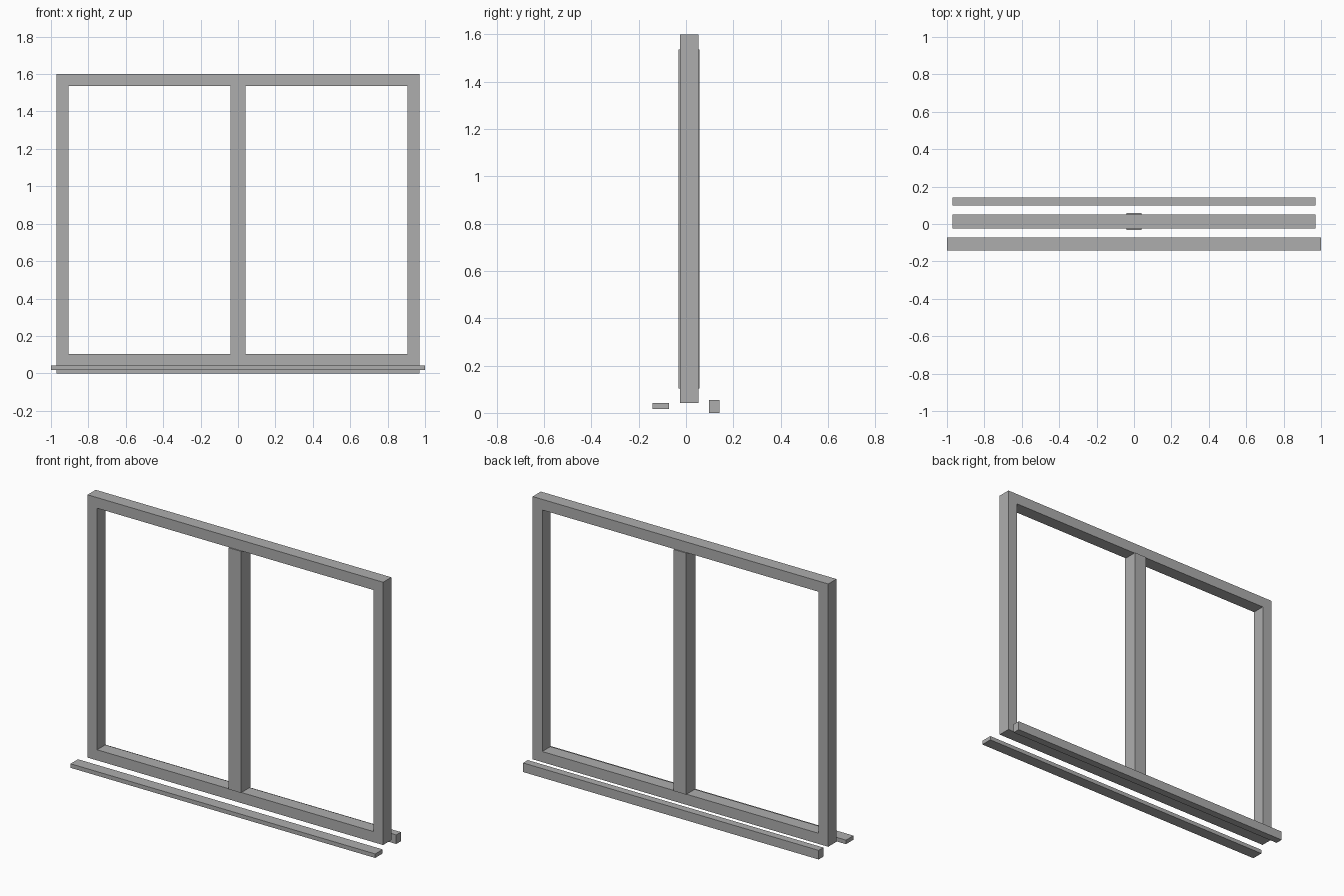
import bpy
import bmesh

cube = bpy.data.objects.get("Cube")
if cube:
    bpy.data.objects.remove(cube, do_unlink=True)

# Single grey finish
grey = bpy.data.materials.new("window_grey")
grey.use_nodes = True
colour = (0.42, 0.42, 0.42, 1.0)
grey.diffuse_color = colour
grey.node_tree.nodes["Principled BSDF"].inputs["Base Color"].default_value = colour


def add_object(name, bm):
    bmesh.ops.recalc_face_normals(bm, faces=bm.faces)
    mesh = bpy.data.meshes.new(name)
    bm.to_mesh(mesh)
    bm.free()
    mesh.materials.append(grey)
    obj = bpy.data.objects.new(name, mesh)
    bpy.context.collection.objects.link(obj)
    return obj


def bar(name, half_width, y, z):
    """Box centred on x, spanning the given y and z ranges."""
    bm = bmesh.new()
    bmesh.ops.create_cube(bm, size=1)
    for v in bm.verts:
        v.co.x *= 2 * half_width
        v.co.y = y[v.co.y > 0]
        v.co.z = z[v.co.z > 0]
    return add_object(name, bm)


def rectangular_ring(name, half_width, y, z, border):
    """Rectangular frame with one opening, mitred at the corners."""
    bm = bmesh.new()

    def loop(depth, inset):
        w, low, high = half_width - inset, z[0] + inset, z[1] - inset
        corners = ((-w, low), (w, low), (w, high), (-w, high))
        return [bm.verts.new((cx, depth, cz)) for cx, cz in corners]

    # Sweep the four section corners round the frame
    loops = [loop(y[0], 0), loop(y[0], border), loop(y[1], border), loop(y[1], 0)]
    for i, a in enumerate(loops):
        b = loops[(i + 1) % 4]
        for k in range(4):
            n = (k + 1) % 4
            bm.faces.new((a[k], a[n], b[n], b[k]))
    return add_object(name, bm)


# Outer frame and central upright
rectangular_ring("outer_frame", 0.97, (-0.025, 0.052), (0.041, 1.6), 0.063)
bar("center_mullion", 0.04, (-0.031, 0.058), (0.104, 1.537))

# Detached sills in front and behind
bar("front_sill", 1.0, (-0.142, -0.072), (0.017, 0.041))
bar("back_sill", 0.97, (0.098, 0.142), (0.0, 0.054))
